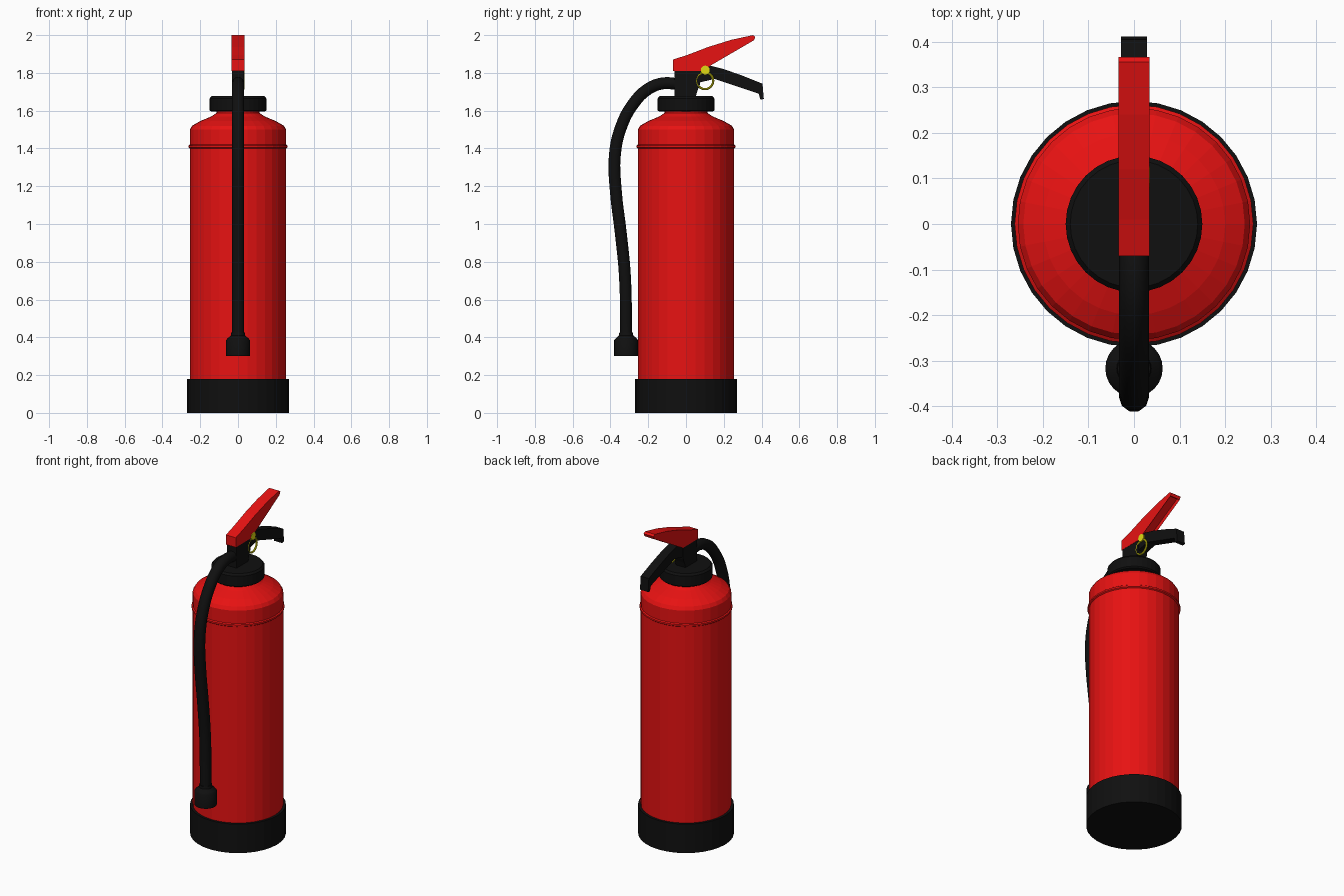
import bpy, bmesh, math
from mathutils import Matrix

if "Cube" in bpy.data.objects:
    bpy.data.objects.remove(bpy.data.objects["Cube"])


def material(name, color):
    m = bpy.data.materials.new(name)
    m.use_nodes = True
    m.diffuse_color = (*color, 1)
    m.node_tree.nodes["Principled BSDF"].inputs["Base Color"].default_value = (*color, 1)
    return m


RED = material("red paint", (0.8, 0.006, 0.006))
BLACK = material("black rubber", (0.005, 0.005, 0.005))
YELLOW = material("yellow pin", (0.75, 0.7, 0.006))


def finish(name, bm, mat):
    bmesh.ops.recalc_face_normals(bm, faces=bm.faces)
    me = bpy.data.meshes.new(name)
    bm.to_mesh(me)
    bm.free()
    me.materials.append(mat)
    ob = bpy.data.objects.new(name, me)
    bpy.context.collection.objects.link(ob)
    return ob


def lathe(name, profile, mat, y=0, sides=32):
    """Closed solid of revolution from (radius, z) points."""
    bm = bmesh.new()
    rings = []
    for r, z in profile:
        angles = [2 * math.pi * i / sides for i in range(sides)]
        rings.append([bm.verts.new((r * math.cos(a), y + r * math.sin(a), z)) for a in angles])
    for low, high in zip(rings, rings[1:]):
        for i in range(sides):
            j = (i + 1) % sides
            bm.faces.new((low[i], low[j], high[j], high[i]))
    bm.faces.new(rings[0])
    bm.faces.new(rings[-1])
    return finish(name, bm, mat)


def side_plate(name, outline, half, mat, channel=None):
    """Side outline of (y, z) points given thickness; one edge may be hollowed."""
    bm = bmesh.new()
    left, right = [[bm.verts.new((x, y, z)) for y, z in outline] for x in (half, -half)]
    bm.faces.new(left)
    bm.faces.new(right)
    n = len(outline)
    strips = [bm.faces.new((left[i], left[(i + 1) % n], right[(i + 1) % n], right[i]))
              for i in range(n)]
    bmesh.ops.recalc_face_normals(bm, faces=bm.faces)
    if channel is not None:
        bmesh.ops.inset_region(bm, faces=[strips[channel]], thickness=0.008, use_even_offset=True)
        bm.normal_update()
        push = strips[channel].normal * -0.015
        bmesh.ops.translate(bm, verts=strips[channel].verts, vec=push)
    return finish(name, bm, mat)


# Cylinder body, base and collar
lathe("base", [(0.27, 0), (0.27, 0.18)], BLACK)
lathe("tank", [(0.255, 0.17), (0.255, 1.4), (0.262, 1.405), (0.262, 1.415), (0.255, 1.42),
               (0.255, 1.5), (0.243, 1.52), (0.2, 1.545), (0.14, 1.57), (0.113, 1.588),
               (0.113, 1.61)], RED)
lathe("collar", [(0.11, 1.595), (0.142, 1.595), (0.15, 1.602), (0.15, 1.665), (0.14, 1.677)], BLACK)

# Valve and the two levers
side_plate("valve", [(-0.06, 1.67), (0.05, 1.67), (0.062, 1.71), (0.075, 1.74),
                     (0.075, 1.812), (-0.06, 1.812)], 0.033, BLACK)
side_plate("upper_lever", [(-0.07, 1.81), (0.08, 1.81), (0.36, 1.973), (0.367, 1.99),
                           (0.355, 2.0), (0.24, 1.975), (0.12, 1.938), (0.01, 1.896),
                           (-0.07, 1.87)], 0.034, RED, channel=1)
side_plate("lower_lever", [(0.05, 1.73), (0.075, 1.75), (0.15, 1.768), (0.385, 1.69),
                           (0.394, 1.658), (0.412, 1.662), (0.405, 1.743), (0.3, 1.785),
                           (0.2, 1.82), (0.12, 1.84), (0.05, 1.81)], 0.028, BLACK)

# Safety pin with its pull ring
turn = Matrix.Rotation(math.pi / 2, 4, "Y")
bm = bmesh.new()
bmesh.ops.create_cone(bm, cap_ends=True, segments=12, radius1=0.024, radius2=0.024, depth=0.025,
                      matrix=Matrix.Translation((0.023, 0.102, 1.815)) @ turn)
finish("pin_head", bm, YELLOW)
bpy.ops.mesh.primitive_torus_add(major_segments=24, minor_segments=8, major_radius=0.044,
                                 minor_radius=0.006, location=(0.028, 0.1, 1.758),
                                 rotation=(0, math.pi / 2, 0))
ring = bpy.context.object
ring.name = "pull_ring"
ring.data.materials.append(YELLOW)

# Hose sweeping from the valve down to the nozzle
path = [(-0.04, 1.74), (-0.12, 1.745), (-0.2, 1.715), (-0.28, 1.635), (-0.345, 1.51),
        (-0.377, 1.36), (-0.372, 1.18), (-0.345, 0.95), (-0.323, 0.72), (-0.317, 0.4)]
curve = bpy.data.curves.new("hose", "CURVE")
curve.dimensions = "3D"
curve.bevel_depth = 0.033
curve.bevel_resolution = 3
curve.resolution_u = 4
curve.use_fill_caps = True
spline = curve.splines.new("BEZIER")
spline.bezier_points.add(len(path) - 1)
for point, (y, z) in zip(spline.bezier_points, path):
    point.co = (0, y, z)
    point.handle_left_type = point.handle_right_type = "AUTO"
curve.materials.append(BLACK)
hose = bpy.data.objects.new("hose", curve)
bpy.context.collection.objects.link(hose)
nozzle = lathe("nozzle", [(0.063, 0.3), (0.063, 0.385), (0.055, 0.395), (0.038, 0.41),
                          (0.036, 0.425)], BLACK, y=-0.317, sides=24)

# Turn the hose into a mesh and round off the small parts
bpy.ops.object.select_all(action="DESELECT")
hose.select_set(True)
bpy.context.view_layer.objects.active = hose
bpy.ops.object.convert(target="MESH")
for ob in (nozzle, ring):
    ob.select_set(True)
bpy.ops.object.shade_smooth_by_angle(angle=math.radians(40))
